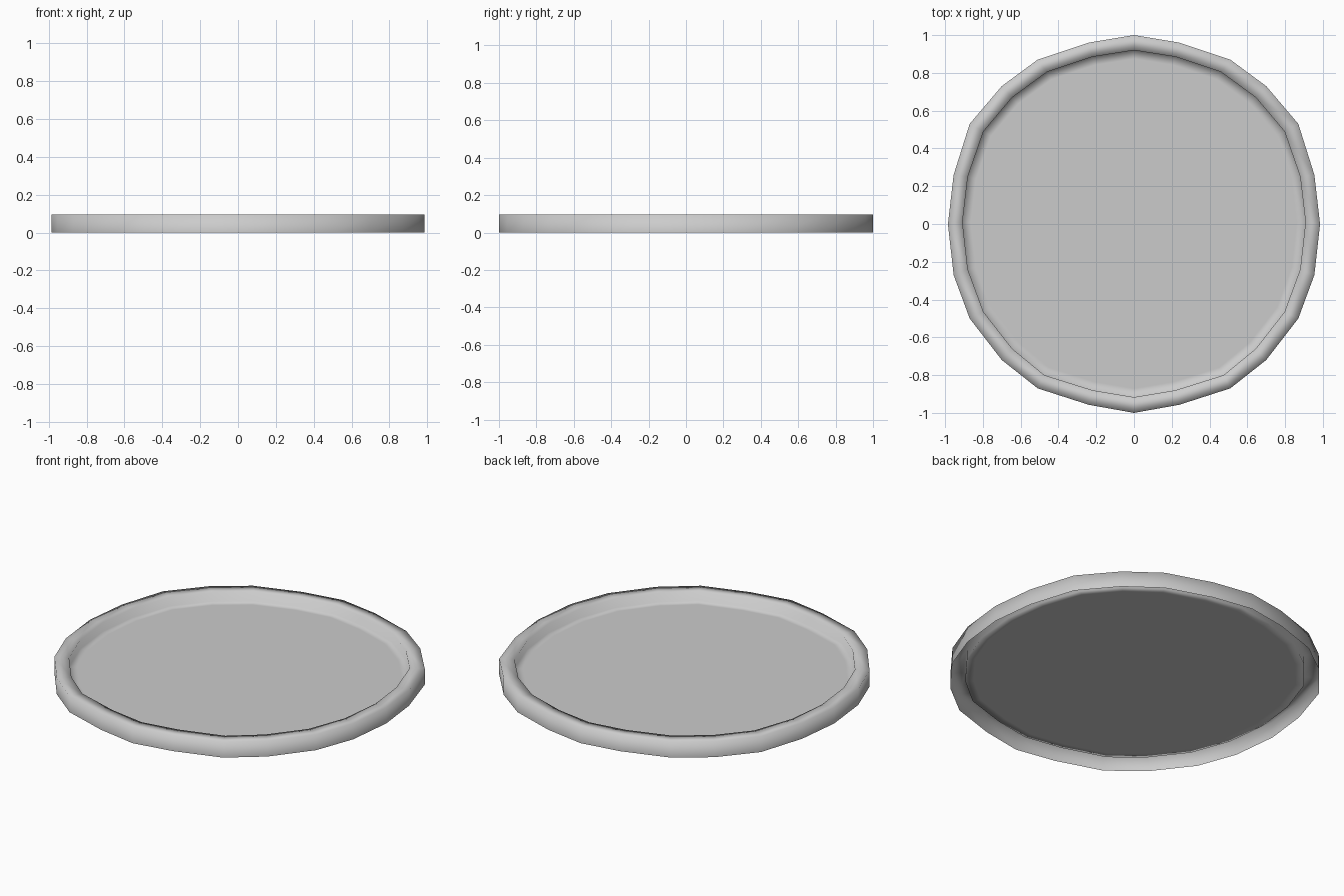
import bpy, bmesh

if "Cube" in bpy.data.objects:
    bpy.data.objects.remove(bpy.data.objects["Cube"])

# Right half of the hand-cut 24-sided outlines, back to front
OUTER = [(0, 1), (.24, .96), (.51, .87), (.70, .73), (.87, .53), (.955, .26), (.985, 0),
         (.955, -.27), (.87, -.50), (.70, -.72), (.51, -.87), (.24, -.957), (0, -1)]
INNER = [(0, .92), (.22, .885), (.46, .805), (.645, .67), (.797, .49), (.88, .25), (.908, .01),
         (.88, -.24), (.797, -.465), (.645, -.66), (.475, -.80), (.22, -.88), (0, -.917)]


def outline(half):
    """Mirror a half outline into a counter-clockwise loop."""
    return [(-x, y) for x, y in half] + half[-2:0:-1]


def add_loop(bm, half, z, scale=1.0):
    return [bm.verts.new((x * scale, y * scale, z)) for x, y in outline(half)]


def bridge(bm, a, b):
    n = len(a)
    for i in range(n):
        j = (i + 1) % n
        bm.faces.new((a[i], a[j], b[j], b[i]))


# Shallow tray: outer wall, rim top, inner wall, then a recessed floor
bm = bmesh.new()
loops = [add_loop(bm, OUTER, 0.0),
         add_loop(bm, OUTER, 0.095),
         add_loop(bm, INNER, 0.095),
         add_loop(bm, INNER, 0.04),
         add_loop(bm, INNER, 0.04, 0.95)]
for a, b in zip(loops, loops[1:]):
    bridge(bm, a, b)
bm.faces.new(loops[-1])
bm.normal_update()

mesh = bpy.data.meshes.new("tray")
bm.to_mesh(mesh)
bm.free()
mesh.polygons.foreach_set("use_smooth", [True] * len(mesh.polygons))
tray = bpy.data.objects.new("tray", mesh)
bpy.context.collection.objects.link(tray)
